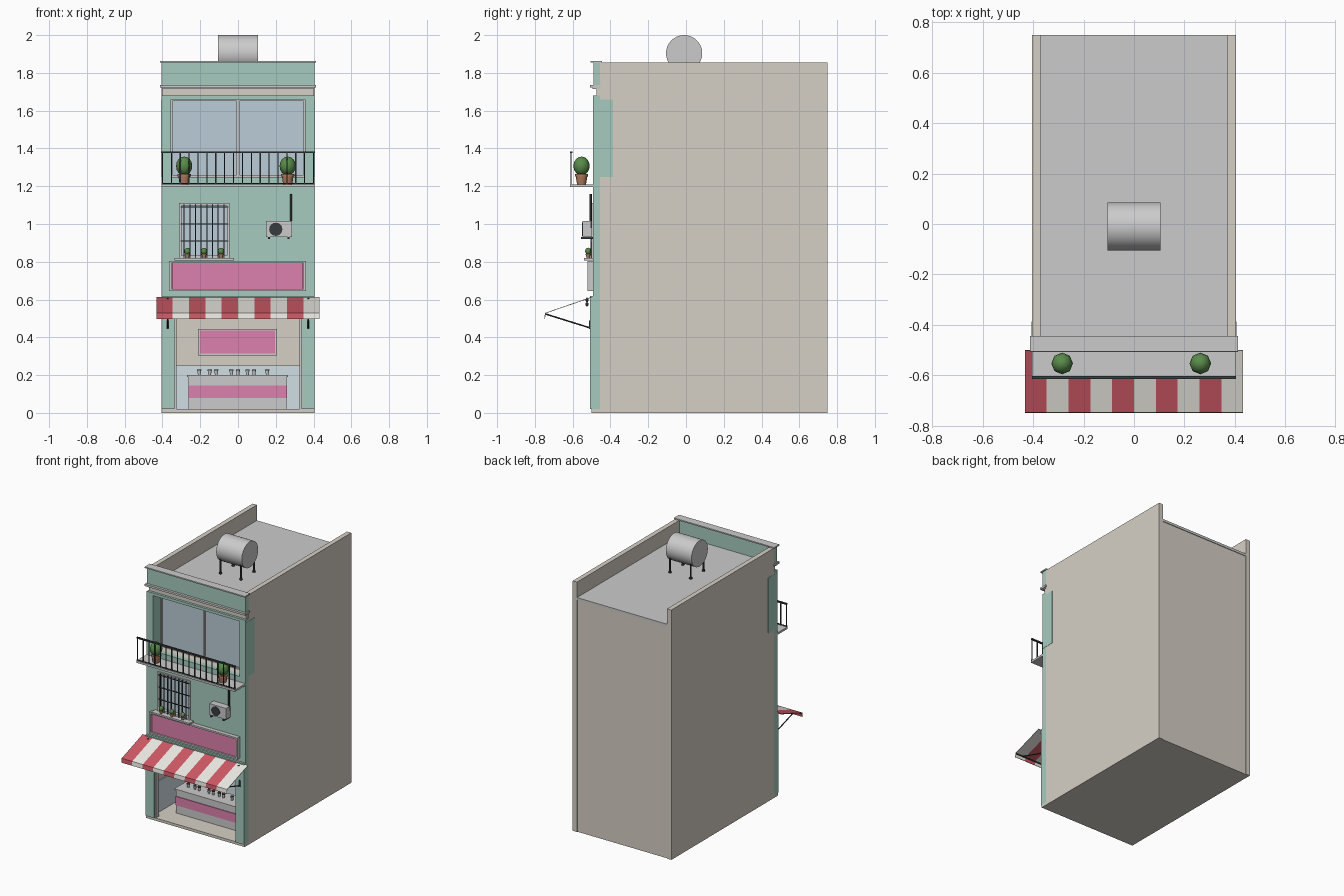
import bpy, bmesh, math
from mathutils import Vector

if "Cube" in bpy.data.objects:
    bpy.data.objects.remove(bpy.data.objects["Cube"])


def mat(name, r, g, b):
    m = bpy.data.materials.new(name)
    m.diffuse_color = (r, g, b, 1)
    m.use_nodes = True
    m.node_tree.nodes["Principled BSDF"].inputs["Base Color"].default_value = m.diffuse_color
    return m


TEAL = mat("teal_paint", .38, .60, .52)
BEIGE = mat("beige_plaster", .67, .63, .56)
PINK = mat("pink_panel", .72, .22, .42)
RED = mat("red_canvas", .62, .10, .13)
WHITE = mat("white_canvas", .85, .83, .78)
GLASS = mat("glass", .50, .61, .68)
TILE = mat("pale_tile", .64, .74, .78)
DARK = mat("dark_metal", .04, .045, .05)
GREEN = mat("leaves", .10, .26, .07)
CLAY = mat("clay", .45, .20, .11)
GREY = None


def finish(name, bm, m, smooth=False):
    me = bpy.data.meshes.new(name)
    bmesh.ops.recalc_face_normals(bm, faces=bm.faces)
    bm.to_mesh(me)
    bm.free()
    ob = bpy.data.objects.new(name, me)
    bpy.context.collection.objects.link(ob)
    if m:
        me.materials.append(m)
    if smooth:
        bpy.ops.object.select_all(action='DESELECT')
        ob.select_set(True)
        bpy.context.view_layer.objects.active = ob
        bpy.ops.object.shade_smooth_by_angle(angle=math.radians(50))
    return ob


def box(name, x0, x1, y0, y1, z0, z1, m=GREY):
    bm = bmesh.new()
    bmesh.ops.create_cube(bm, size=1)
    for v in bm.verts:
        v.co = ((x0 + x1) / 2 + v.co.x * (x1 - x0), (y0 + y1) / 2 + v.co.y * (y1 - y0),
                (z0 + z1) / 2 + v.co.z * (z1 - z0))
    return finish(name, bm, m)


def rod(name, p, q, r, m=DARK, n=8, r2=None):
    p, q = Vector(p), Vector(q)
    bm = bmesh.new()
    bmesh.ops.create_cone(bm, cap_ends=True, segments=n, radius1=r, radius2=r if r2 is None else r2,
                          depth=(q - p).length)
    rot = (q - p).to_track_quat('Z', 'Y')
    for v in bm.verts:
        v.co = rot @ v.co + (p + q) / 2
    return finish(name, bm, m, True)


def ball(name, c, r, rz, m, seg=8, rings=8):
    bm = bmesh.new()
    bmesh.ops.create_uvsphere(bm, u_segments=seg, v_segments=rings, radius=1)
    for v in bm.verts:
        v.co = (c[0] + v.co.x * r, c[1] + v.co.y * r, c[2] + v.co.z * rz)
    return finish(name, bm, m, True)


def frame(name, x0, x1, y0, y1, z0, z1, t, m=GREY):
    box(name + "_bottom", x0, x1, y0, y1, z0, z0 + t, m)
    box(name + "_top", x0, x1, y0, y1, z1 - t, z1, m)
    box(name + "_left", x0, x0 + t, y0, y1, z0 + t, z1 - t, m)
    box(name + "_right", x1 - t, x1, y0, y1, z0 + t, z1 - t, m)


def plant(x, y, z, s):
    rod("plant_pot", (x, y, z), (x, y, z + .045 * s), .024 * s, CLAY, 12, .031 * s)
    rod("pot_rim", (x, y, z + .042 * s), (x, y, z + .054 * s), .035 * s, CLAY, 12)
    ball("plant_leaves", (x, y, z + .097 * s), .043 * s, .05 * s, GREEN)


# main body with shop recess and window recess
for s in (-1, 1):
    a, b = sorted((s * .37, s * .405))
    box("side_wall", a, b, -.455, .75, 0, 1.855, BEIGE)
box("rear_block", -.37, .37, -.05, .745, 0, 1.722, BEIGE)
box("shop_ceiling_block", -.37, .37, -.455, -.05, .58, 1.25, BEIGE)
box("behind_window_block", -.37, .37, -.38, -.05, 1.25, 1.66, BEIGE)
box("top_beam", -.37, .37, -.455, -.05, 1.66, 1.722, BEIGE)
box("beam_strip", -.40, .40, -.475, -.45, 1.68, 1.72, BEIGE)
box("roof_slab", -.37, .37, -.455, .75, 1.722, 1.74)
box("shop_floor", -.405, .405, -.5, -.05, 0, .02, BEIGE)

# front parapet and cornices
box("front_parapet", -.405, .405, -.49, -.455, 1.735, 1.857, TEAL)
box("parapet_coping", -.412, .412, -.506, -.445, 1.855, 1.864)
box("cornice", -.412, .412, -.508, -.45, 1.722, 1.737)
box("cornice_lower_lip", -.405, .405, -.495, -.455, 1.715, 1.722)

# teal facade, left open for the windows
box("facade_left", -.405, -.305, -.492, -.455, .62, 1.25, TEAL)
box("facade_right", -.05, .405, -.492, -.455, .62, 1.25, TEAL)
box("facade_below_window", -.305, -.05, -.492, -.455, .62, .82, TEAL)
box("facade_above_window", -.305, -.05, -.492, -.455, 1.105, 1.25, TEAL)
box("facade_top_band", -.405, .405, -.492, -.455, 1.66, 1.68, TEAL)
box("shop_lintel", -.335, .335, -.508, -.455, .55, .62, TEAL)
for s in (-1, 1):
    a, b = sorted((s * .355, s * .4065))
    box("upper_window_jamb", a, b, -.492, -.386, 1.25, 1.66, TEAL)
    a, b = sorted((s * .335, s * .405))
    box("shop_pilaster", a, b, -.508, -.455, .02, .62, TEAL)
    a, b = sorted((s * .325, s * .338))
    box("shutter_guide", a, b, -.495, -.465, .02, .55)

# large upper window
box("upper_glass", -.35, .35, -.39, -.378, 1.255, 1.655, GLASS)
frame("upper_frame", -.356, .356, -.402, -.385, 1.25, 1.66, .01)
box("upper_mullion", -.008, .008, -.402, -.385, 1.26, 1.65)

# balcony with railing and plants
box("balcony_slab", -.405, .405, -.614, -.455, 1.195, 1.21)
box("balcony_top_rail", -.405, .405, -.614, -.602, 1.375, 1.385, DARK)
box("balcony_low_rail", -.405, .405, -.611, -.605, 1.212, 1.218, DARK)
for i in range(18):
    x = -.40 + i * .8 / 17
    box("balcony_bar", x - .003, x + .003, -.611, -.605, 1.21, 1.378, DARK)
for x in (-.285, .263):
    plant(x, -.553, 1.21, 1)

# small barred window with sill plants
box("lower_glass", -.305, -.05, -.468, -.455, .82, 1.105, GLASS)
frame("lower_frame", -.312, -.045, -.5, -.465, .82, 1.11, .012)
box("window_sill", -.335, -.02, -.54, -.49, .808, .82)
for i in range(8):
    x = -.285 + i * .03
    box("window_bar", x - .003, x + .003, -.506, -.5, .82, 1.105, DARK)
for z in (.91, 1.0, 1.09):
    box("window_cross_bar", -.305, -.05, -.504, -.499, z - .003, z + .003, DARK)
for x in (-.268, -.18, -.09):
    plant(x, -.518, .82, .37)

# air conditioner unit
box("ac_body", .148, .285, -.548, -.497, .932, 1.015)
rod("ac_fan", (.2, -.545, .972), (.2, -.551, .972), .035, DARK, 20)
for x in (.165, .268):
    box("ac_bracket", x - .005, x + .005, -.555, -.49, .92, .932, DARK)
rod("ac_pipe", (.28, -.504, .98), (.28, -.504, 1.16), .006)

# blank sign board
box("sign_panel", -.35, .345, -.51, -.488, .655, .795, PINK)
frame("sign_frame", -.365, .36, -.522, -.488, .645, .805, .012)

# striped awning: a sloped sheet with a short valance
profile = [(-.5, .612), (-.745, .528), (-.748, .498)]
w = .865 / 10
for i in range(10):
    x = -.4325 + i * w
    bm = bmesh.new()
    rows = [(bm.verts.new((x, y, z)), bm.verts.new((x + w, y, z))) for y, z in profile]
    for (a, b), (c, d) in zip(rows, rows[1:]):
        bm.faces.new((a, b, d, c))
    ob = finish("awning_stripe", bm, WHITE if i % 2 else RED)
    mod = ob.modifiers.new("thickness", 'SOLIDIFY')
    mod.thickness = .004
    mod.offset = 0
box("awning_front_bar", -.43, .43, -.744, -.738, .52, .526, DARK)
for x in (-.372, .372):
    rod("awning_strut", (x, -.508, .45), (x, -.742, .523), .004)
    box("strut_plate", x - .006, x + .006, -.514, -.505, .445, .49, DARK)
    for z in (.575, .598):
        ball("awning_hinge", (x, -.524, z), .008, .012, DARK)

# shop interior: tiled wainscot, wall panel, counter
box("back_tiles", -.37, .37, -.058, -.05, .02, .25, TILE)
for s in (-1, 1):
    a, b = sorted((s * .362, s * .37))
    box("side_tiles", a, b, -.455, -.058, .02, .25, TILE)
box("wall_panel", -.20, .197, -.068, -.05, .315, .435, PINK)
frame("wall_panel_frame", -.212, .207, -.072, -.05, .305, .445, .01)
box("counter", -.262, .258, -.355, -.22, .02, .19)
box("counter_top", -.27, .266, -.362, -.212, .19, .2)
box("counter_stripe", -.263, .259, -.36, -.35, .08, .145, PINK)
for x in (-.205, -.15, -.115, -.035, 0, .05, .085, .155):
    rod("counter_cup", (x, -.29, .2), (x, -.29, .225), .007, GREY, 10, .011)
    rod("cup_lid", (x, -.29, .225), (x, -.29, .231), .012, DARK, 10)

# roof water tank on four legs
rod("water_tank", (-.105, -.01, 1.904), (.105, -.01, 1.904), .096, GREY, 32)
for x in (-.085, .085):
    for y in (-.085, .065):
        rod("tank_leg", (x, y, 1.74), (x, y, 1.86), .006)
        rod("tank_foot", (x, y, 1.74), (x, y, 1.75), .011)
